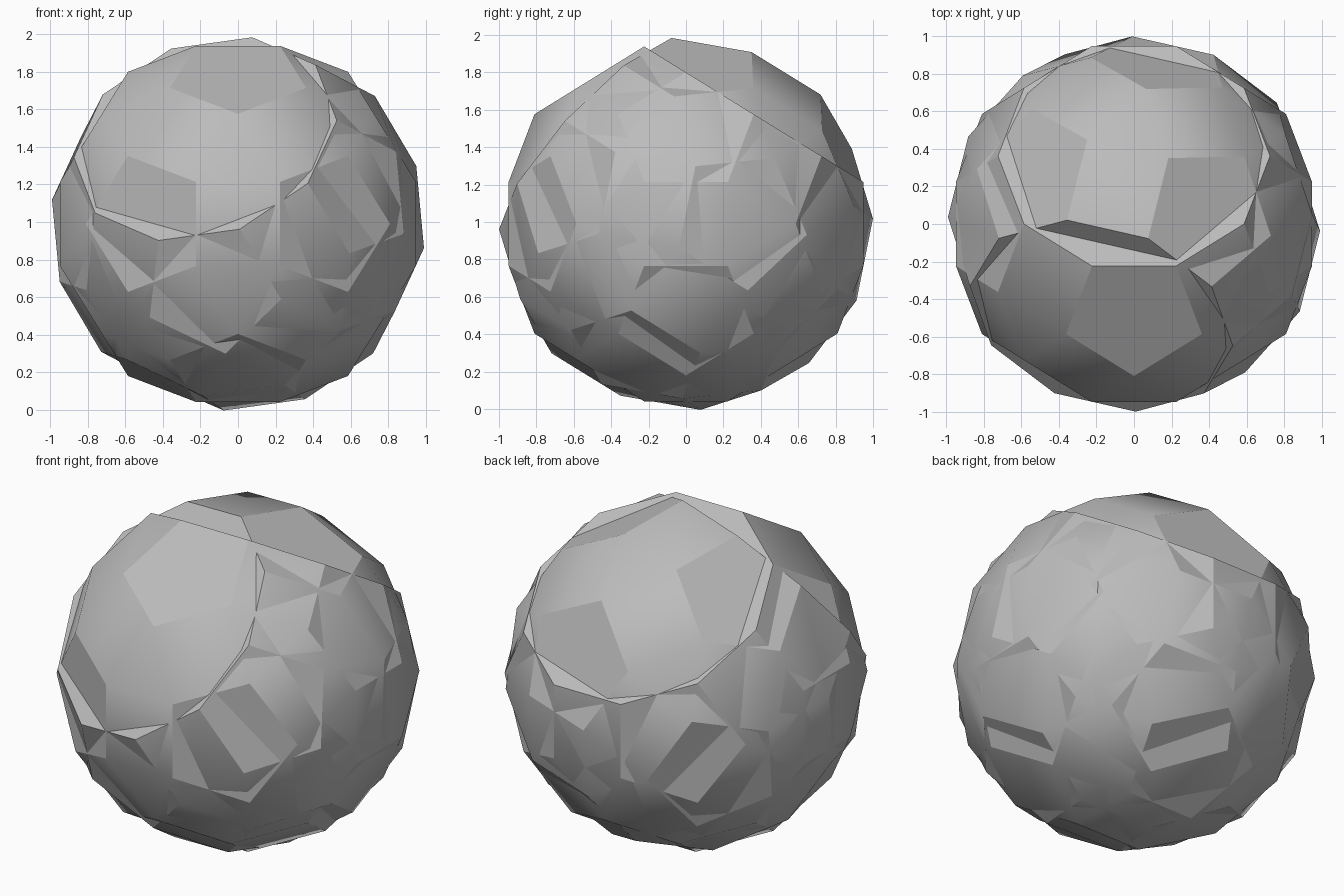
import bpy, bmesh, math
from itertools import product
from mathutils import Vector, Matrix

cube = bpy.data.objects.get("Cube")
if cube:
    bpy.data.objects.remove(cube)

PHI = (1 + math.sqrt(5)) / 2
CENTRE = Vector((0, 0, 0.99))

grey = bpy.data.materials.new("plain_grey")
grey.use_nodes = True
grey.diffuse_color = (0.5, 0.5, 0.5, 1)
grey.node_tree.nodes["Principled BSDF"].inputs["Base Color"].default_value = (0.5, 0.5, 0.5, 1)


def cyclic_points(seeds):
    """Unit vectors for every sign and cyclic order of the seeds."""
    found = []
    for seed in seeds:
        for signs in product((-1, 1), repeat=3):
            p = [a * s for a, s in zip(seed, signs)]
            for k in range(3):
                v = Vector(p[k:] + p[:k]).normalized()
                if all((v - o).length > 0.01 for o in found):
                    found.append(v)
    return found


def frame(a, b, c):
    """Axes of a triangular facet: along its first edge, and outwards."""
    z = (a + b + c).normalized()
    y = c - (a + b) / 2
    y = (y - z * y.dot(z)).normalized()
    return Matrix((y.cross(z), y, z)).transposed()


def faceted_ball(name, rotation, cut_axis):
    """Ball of triangles, squares and pentagons with one cap sliced off."""
    bm = bmesh.new()
    for p in corners:
        v = rotation @ p
        if v.dot(cut_axis) < 0.8:
            bm.verts.new(v + CENTRE)
    bmesh.ops.convex_hull(bm, input=bm.verts)
    bmesh.ops.dissolve_limit(bm, angle_limit=0.02, verts=bm.verts, edges=bm.edges)
    bmesh.ops.recalc_face_normals(bm, faces=bm.faces)
    mesh = bpy.data.meshes.new(name)
    bm.to_mesh(mesh)
    bm.free()
    mesh.materials.append(grey)
    ball = bpy.data.objects.new(name, mesh)
    bpy.context.collection.objects.link(ball)
    bpy.ops.object.select_all(action='DESELECT')
    ball.select_set(True)
    bpy.context.view_layer.objects.active = ball
    bpy.ops.object.shade_smooth_by_angle(angle=math.radians(30))
    return ball


corners = cyclic_points([(1, 1, PHI ** 3), (2 * PHI, PHI, PHI ** 2), (0, 2 + PHI, PHI ** 2)])
pentagon_axes = cyclic_points([(0, 1, PHI)])


def nearest_axis(rotation, target):
    return max((rotation @ a for a in pentagon_axes), key=lambda a: a.dot(Vector(target)))


# Upright ball, sliced at the upper back
upright = Matrix.Identity(3)
faceted_ball("upright_ball", upright, nearest_axis(upright, (0, 0.53, 0.85)))

# Turned ball sharing the centre, sliced at the upper front
front_facet = frame(Vector((-1, -PHI ** 3, 1)), Vector((1, -PHI ** 3, 1)),
                    Vector((0, -2 - PHI, PHI ** 2)))
top_facet = frame(Vector((0.18, 0.35, 0.92)), Vector((0.07, 0.72, 0.69)),
                  Vector((-0.25, 0.45, 0.86)))
turned = top_facet @ front_facet.transposed()
faceted_ball("turned_ball", turned, nearest_axis(turned, (0.2, -0.8, 0.5)))
